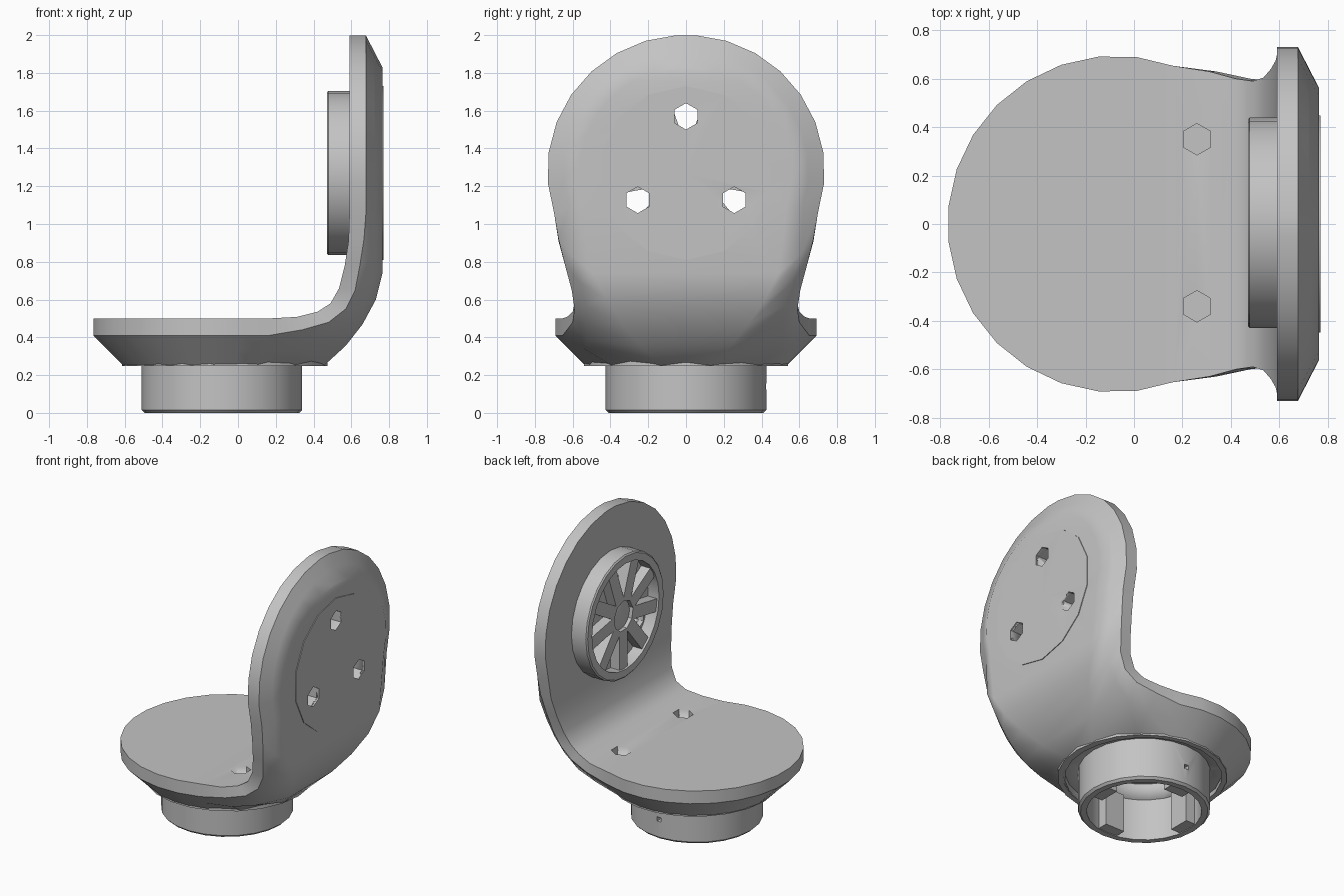
import bpy, bmesh
from math import sin, cos, radians, pi
from mathutils import Matrix, Vector

if "Cube" in bpy.data.objects:
    bpy.data.objects.remove(bpy.data.objects["Cube"])

grey = bpy.data.materials.new("plain_grey")
grey.use_nodes = True
grey.diffuse_color = (0.55, 0.55, 0.55, 1)
grey.node_tree.nodes["Principled BSDF"].inputs["Base Color"].default_value = (0.55, 0.55, 0.55, 1)


def finish(name, bm, matrix=Matrix(), smooth=True):
    bmesh.ops.remove_doubles(bm, verts=bm.verts, dist=0.0001)
    bmesh.ops.recalc_face_normals(bm, faces=bm.faces)
    bm.transform(matrix)
    mesh = bpy.data.meshes.new(name)
    bm.to_mesh(mesh)
    bm.free()
    mesh.materials.append(grey)
    obj = bpy.data.objects.new(name, mesh)
    bpy.context.collection.objects.link(obj)
    if smooth:
        bpy.ops.object.select_all(action='DESELECT')
        obj.select_set(True)
        bpy.context.view_layer.objects.active = obj
        bpy.ops.object.shade_smooth_by_angle(angle=radians(32))
    return obj


def lathe(name, profile, sides, matrix, closed=False):
    """Turn a (radius, height) profile around local z."""
    bm = bmesh.new()
    rings = [[bm.verts.new((r * cos(2 * pi * k / sides), r * sin(2 * pi * k / sides), h))
              for k in range(sides)] for r, h in profile]
    pairs = list(zip(rings, rings[1:]))
    if closed:
        pairs.append((rings[-1], rings[0]))
    for a, b in pairs:
        for k in range(sides):
            n = (k + 1) % sides
            bm.faces.new((a[k], a[n], b[n], b[k]))
    return finish(name, bm, matrix)


def rod(name, r, low, high, sides, matrix):
    return lathe(name, [(0, low), (r, low), (r, high), (0, high)], sides, matrix)


def block(name, size, matrix):
    bm = bmesh.new()
    bmesh.ops.create_cube(bm, size=1, matrix=Matrix.Diagonal((*size, 1)))
    return finish(name, bm, matrix, smooth=False)


def cut(targets, cutter):
    """Subtract the cutter from each target, then discard it."""
    cutter.hide_render = True
    for obj in targets:
        mod = obj.modifiers.new("hole", 'BOOLEAN')
        mod.object = cutter
        mod.solver = 'EXACT'
        graph = bpy.context.evaluated_depsgraph_get()
        mesh = bpy.data.meshes.new_from_object(obj.evaluated_get(graph))
        obj.modifiers.clear()
        obj.data = mesh
    bpy.data.objects.remove(cutter)


# Bracket: stations of (x, z, half width) on the inner, rim, shoulder and outer skins
stations = []
for deg in range(6, 111, 13):
    c, s = cos(radians(deg)), sin(radians(deg))
    stations.append([(-0.075 - r * c, z, r * s)
                     for r, z in ((0.695, 0.50), (0.695, 0.41), (0.615, 0.33), (0.535, 0.25))])
stations += [
    [(0.31, 0.508, 0.63), (0.34, 0.44, 0.63), (0.33, 0.34, 0.54), (0.30, 0.25, 0.39)],
    [(0.42, 0.535, 0.60), (0.48, 0.48, 0.60), (0.48, 0.38, 0.52), (0.455, 0.25, 0.13)],
    [(0.49, 0.58, 0.59), (0.57, 0.55, 0.59), (0.59, 0.47, 0.52), (0.57, 0.355, 0.24)],
    [(0.535, 0.66, 0.605), (0.62, 0.65, 0.605), (0.66, 0.57, 0.53), (0.66, 0.47, 0.33)],
    [(0.565, 0.78, 0.64), (0.645, 0.78, 0.64), (0.70, 0.69, 0.56), (0.73, 0.60, 0.42)],
    [(0.585, 0.91, 0.675), (0.667, 0.92, 0.675), (0.72, 0.84, 0.61), (0.765, 0.74, 0.49)],
]
for deg in range(72, 177, 13):
    c, s = cos(radians(deg)), sin(radians(deg))
    stations.append([(x, 1.28 - r * c, (r + 0.013) * s)
                     for r, x in ((0.721, 0.59), (0.721, 0.677), (0.635, 0.721), (0.55, 0.765))])

bm = bmesh.new()
rows = []
for layers in stations:
    right = [bm.verts.new((x, -w, z)) for x, z, w in layers]
    left = [bm.verts.new((x, w, z)) for x, z, w in layers]
    rows.append(right + left[::-1])
for a, b in zip(rows, rows[1:]):
    for k in range(8):
        n = (k + 1) % 8
        bm.faces.new((a[k], a[n], b[n], b[k]))
for end in (rows[0], rows[-1]):
    for k in range(3):
        bm.faces.new((end[k], end[k + 1], end[6 - k], end[7 - k]))
bracket = finish("bracket", bm)

# Lower flange lip, with a shallow groove and a deep socket cut inside it
base = Matrix.Translation((-0.085, 0, 0))
cut([bracket], rod("groove_cutter", 0.51, 0.2, 0.295, 24, base))
cut([bracket], rod("socket_cutter", 0.365, 0.2, 0.41, 24, base))
lathe("flange_lip", [(0.51, 0.247), (0.545, 0.247), (0.545, 0.28), (0.51, 0.28)],
      22, Matrix.Translation((-0.07, 0, 0)), closed=True)

# Hollow lower collar with locking lugs
lower_collar = lathe("lower_collar", [(0.41, 0), (0.425, 0.015), (0.425, 0.30),
                                      (0.37, 0.30), (0.37, 0)], 24, base, closed=True)
for k in range(4):
    turn = Matrix.Rotation(k * pi / 2, 4, 'Z')
    block("lower_lug", (0.09, 0.15, 0.27), base @ turn @ Matrix.Translation((0.335, 0, 0.14)))
cut([lower_collar], block("pin_cutter", (0.03, 0.2, 0.03), base @ Matrix.Translation((0, 0.42, 0.14))))

# Upper collar with a stepped recess, hub and ribs, facing the inside of the bend
side = Matrix.Rotation(-pi / 2, 4, 'Y')
upper = Matrix.Translation((0.60, 0.005, 1.27)) @ side
upper_collar = lathe("upper_collar", [(0, 0), (0.435, 0), (0.435, 0.122), (0.425, 0.13), (0.375, 0.13),
                                      (0.375, 0.045), (0.13, 0.045), (0.10, 0.09), (0, 0.115)], 24, upper)
for k in range(9):
    turn = Matrix.Rotation(radians(20 + 40 * k), 4, 'Z')
    block("upper_rib", (0.28, 0.09, 0.09), upper @ turn @ Matrix.Translation((0.24, 0, 0.07)))

# Thin cover disc on the outer face
cover = rod("outer_cover", 0.46, 0, 0.02, 14, Matrix.Translation((0.77, 0, 1.27)) @ side)

# Three through holes in the upright, two blind holes in the lower disc
for k in range(3):
    spot = Matrix.Rotation(2 * pi * k / 3, 4, 'Z') @ Vector((0.295, 0, 0))
    place = Matrix.Translation((0.65, 0, 1.275)) @ side @ Matrix.Translation(spot)
    cut([bracket, upper_collar, cover], rod("hole_cutter", 0.07, -0.4, 0.4, 6, place))
for y in (-0.34, 0.35):
    place = Matrix.Translation((0.26, y, 0)) @ Matrix.Rotation(pi / 6, 4, 'Z')
    cut([bracket], rod("screw_cutter", 0.065, 0.38, 0.7, 6, place))

# Keep the large flat faces evenly shaded
for obj in (bracket, cover):
    weighted = obj.modifiers.new("even_shading", 'WEIGHTED_NORMAL')
    weighted.keep_sharp = True
